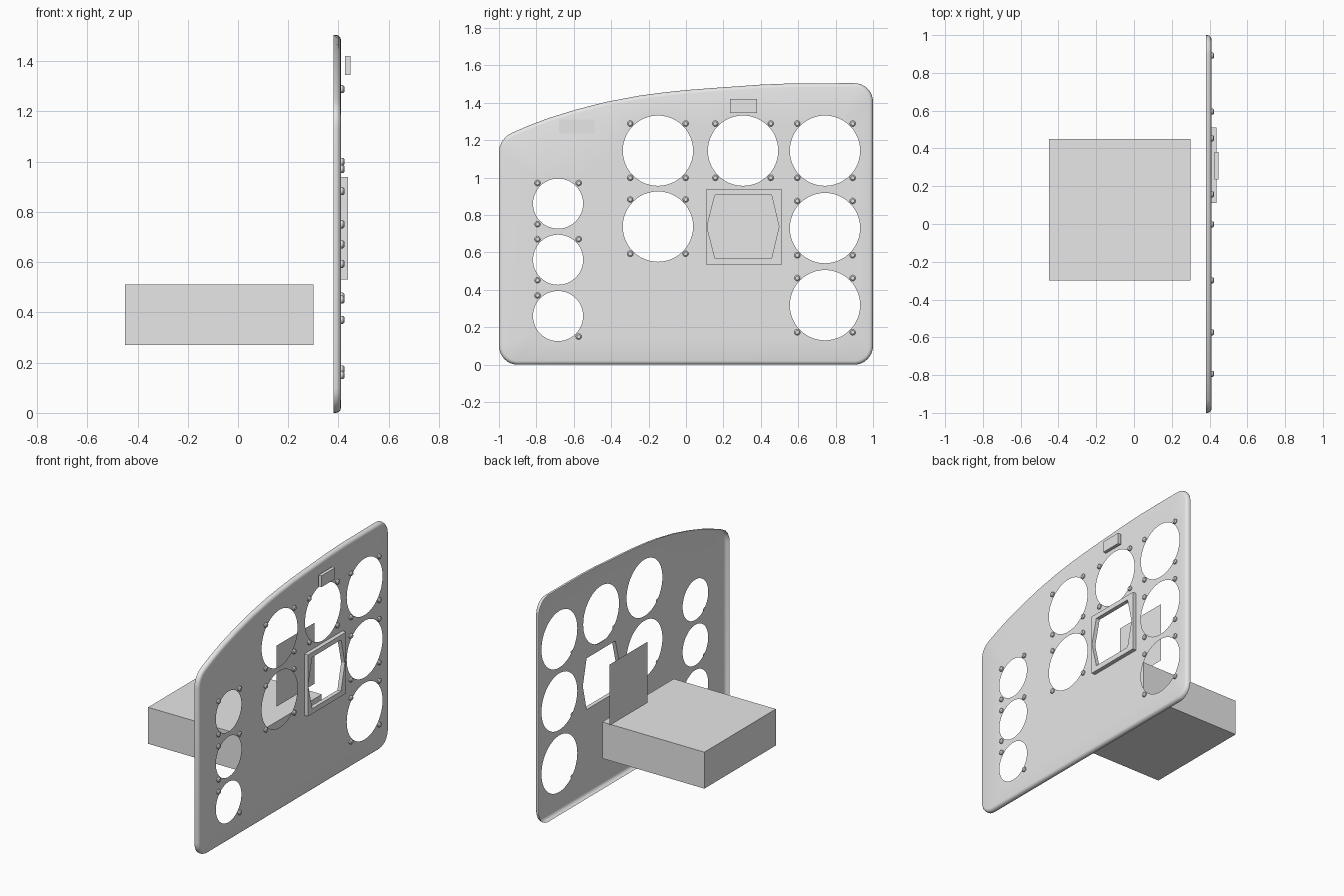
import bpy, bmesh, math
from mathutils import Vector, Matrix

if "Cube" in bpy.data.objects:
    bpy.data.objects.remove(bpy.data.objects["Cube"])

grey = bpy.data.materials.new("light_grey")
grey.diffuse_color = (0.8, 0.8, 0.8, 1)
grey.use_nodes = True
grey.node_tree.nodes["Principled BSDF"].inputs["Base Color"].default_value = grey.diffuse_color
FACE = 0.41  # x of the panel's front sheet


def finish(name, bm, smooth=False):
    bmesh.ops.recalc_face_normals(bm, faces=bm.faces[:])
    me = bpy.data.meshes.new(name)
    bm.to_mesh(me)
    bm.free()
    ob = bpy.data.objects.new(name, me)
    bpy.context.collection.objects.link(ob)
    me.materials.append(grey)
    if smooth:
        bpy.ops.object.select_all(action='DESELECT')
        ob.select_set(True)
        bpy.context.view_layer.objects.active = ob
        bpy.ops.object.shade_smooth_by_angle(angle=math.radians(40))
    return ob


def box(name, x0, x1, y0, y1, z0, z1):
    bm = bmesh.new()
    bmesh.ops.create_cube(bm, size=1)
    for v in bm.verts:
        v.co = ((x0 + x1) / 2 + v.co.x * (x1 - x0), (y0 + y1) / 2 + v.co.y * (y1 - y0),
                (z0 + z1) / 2 + v.co.z * (z1 - z0))
    return finish(name, bm)


def sheet(name, x, y0, y1, z0, z1):
    bm = bmesh.new()
    bm.faces.new([bm.verts.new((x, y, z)) for y, z in rect(y0, y1, z0, z1)])
    return finish(name, bm)


def rect(y0, y1, z0, z1):
    return [(y0, z0), (y1, z0), (y1, z1), (y0, z1)]


def arc(cy, cz, r, a0, a1, n):
    return [(cy + r * math.cos(math.radians(a0 + (a1 - a0) * i / n)),
             cz + r * math.sin(math.radians(a0 + (a1 - a0) * i / n))) for i in range(n + 1)]


def loop(bm, pts, x):
    vs = [bm.verts.new((x, y, z)) for y, z in pts]
    return vs, [bm.edges.new((vs[i - 1], vs[i])) for i in range(len(vs))]


def bridge(bm, a, b):
    for i in range(len(a)):
        bm.faces.new((a[i - 1], a[i], b[i], b[i - 1]))


def inset(pts, d):
    # move a counter-clockwise outline inward
    out = []
    for i, p in enumerate(pts):
        a, b, c = Vector(pts[i - 1]), Vector(p), Vector(pts[(i + 1) % len(pts)])
        t = ((b - a).normalized() + (c - b).normalized()).normalized()
        out.append((b.x - t.y * d, b.y + t.x * d))
    return out


# Panel outline: rounded corners and a sloping, curved top
top = [(0.55, 1.503), (0.4, 1.497), (0.26, 1.487), (0.13, 1.478), (0, 1.468), (-0.13, 1.454),
       (-0.25, 1.438), (-0.43, 1.404), (-0.59, 1.363), (-0.73, 1.32), (-0.834, 1.281),
       (-0.93, 1.24), (-0.96, 1.222), (-0.983, 1.195), (-0.996, 1.165), (-1, 1.13)]
outline = (arc(-0.9, 0.1, 0.1, 180, 270, 8) + arc(0.9, 0.1, 0.1, 270, 360, 8)
           + arc(0.9, 1.405, 0.1, 0, 90, 8) + top)

# Instrument holes: centre y, centre z, radius
big = [(-0.15, 1.144), (0.305, 1.144), (0.743, 1.144), (-0.15, 0.738), (0.743, 0.73), (0.743, 0.318)]
small = [(-0.684, 0.861), (-0.684, 0.561), (-0.684, 0.26)]
holes = [(y, z, 0.188) for y, z in big] + [(y, z, 0.134) for y, z in small]
window = (0.115, 0.505, 0.535, 0.935)

# Panel: pierced front sheet with a rounded edge turned back into a flange
bm = bmesh.new()
front, edges = loop(bm, inset(outline, 0.02), FACE)
for y, z, r in holes:
    edges += loop(bm, arc(y, z, r, 0, 360, 48)[:-1], FACE)[1]
edges += loop(bm, rect(*window), FACE)[1]
bmesh.ops.triangle_fill(bm, use_beauty=True, use_dissolve=False, edges=edges, normal=(1, 0, 0))
prev = front
for d, x in ((0.01, 0.4073), (0.003, 0.4), (0, 0.39), (0, 0.38)):
    ring = loop(bm, inset(outline, d), x)[0]
    bridge(bm, prev, ring)
    prev = ring
finish("panel", bm, True)

# Square display frame with a six-sided opening
bm = bmesh.new()
outer = rect(0.11, 0.51, 0.532, 0.94)
hexagon = [(0.155, 0.567), (0.457, 0.567), (0.497, 0.738), (0.457, 0.908), (0.155, 0.908), (0.112, 0.738)]
rings = []
for x in (FACE, 0.437):
    o, eo = loop(bm, outer, x)
    h, eh = loop(bm, hexagon, x)
    bmesh.ops.triangle_fill(bm, use_beauty=True, use_dissolve=False, edges=eo + eh, normal=(1, 0, 0))
    rings.append((o, h))
bridge(bm, rings[0][0], rings[1][0])
bridge(bm, rings[0][1], rings[1][1])
finish("display_frame", bm)

# Screws around the holes
corners = [(-1, 1), (1, 1), (-1, -1), (1, -1)]
spots = [(y + s * 0.148, z + t * 0.145) for y, z in big for s, t in corners]
for i, (y, z) in enumerate(small):
    keep = [(-1, 1), (1, -1)] if i == 2 else corners[:3]
    spots += [(y + s * 0.11, z + t * 0.11) for s, t in keep]
bm = bmesh.new()
for y, z in spots:
    for x, depth, r1, r2 in ((FACE + 0.004, 0.008, 0.016, 0.016), (FACE + 0.011, 0.006, 0.016, 0.010)):
        bmesh.ops.create_cone(bm, cap_ends=True, segments=12, radius1=r1, radius2=r2, depth=depth,
                              matrix=Matrix.Translation((x, y, z)) @ Matrix.Rotation(math.pi / 2, 4, 'Y'))
finish("screws", bm, True)

# Label plate, raised indicator, display screen and equipment box
sheet("label_plate", FACE + 0.002, -0.68, -0.49, 1.237, 1.312)
box("indicator", 0.426, 0.448, 0.235, 0.38, 1.345, 1.42)
sheet("display_screen", 0.206, 0.11, 0.51, 0.535, 0.94)
box("equipment_box", -0.45, 0.30, -0.30, 0.45, 0.27, 0.512)
